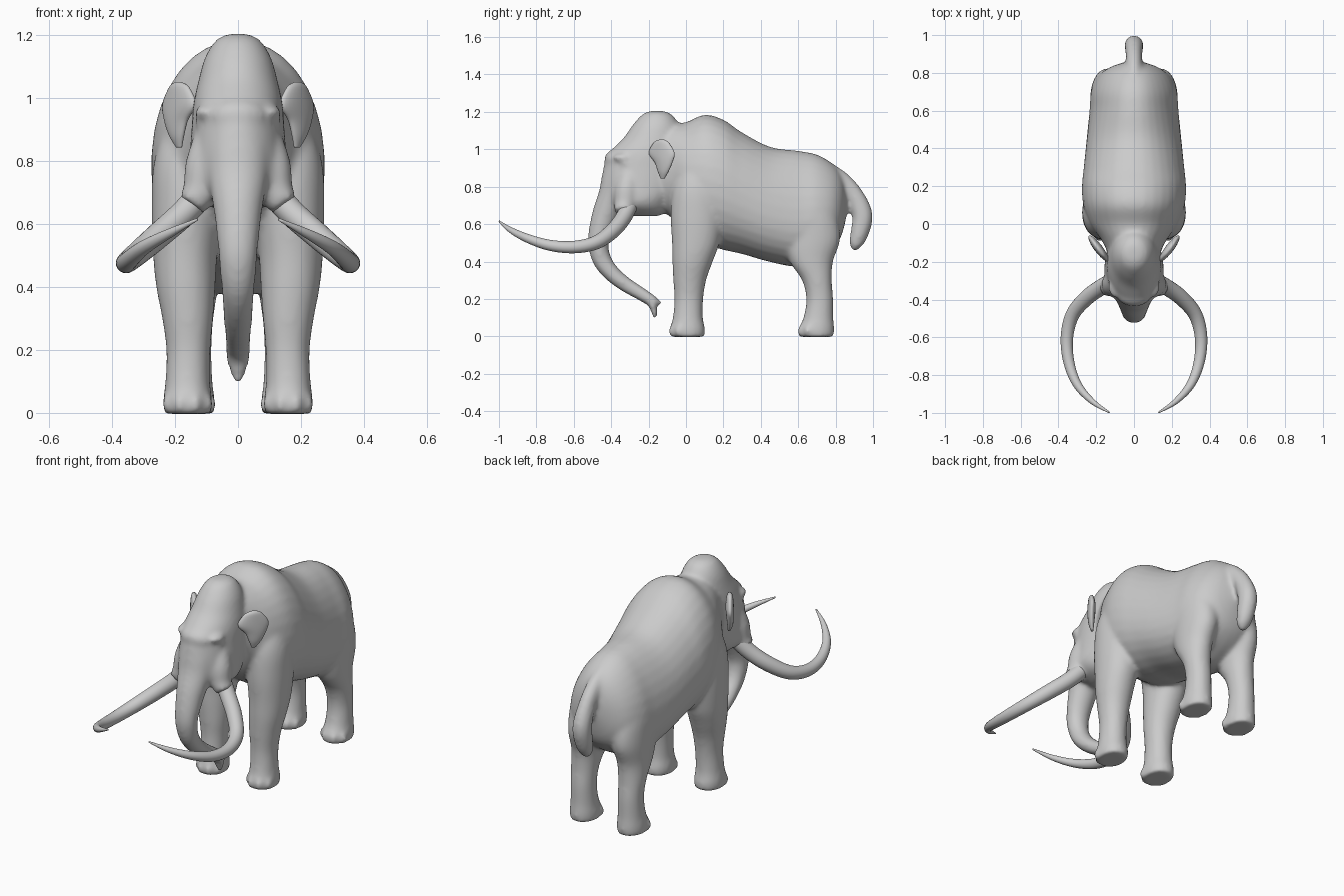
import bpy, bmesh
from math import cos, sin, pi
from mathutils import Vector, Matrix

X, Y, Z = Vector((1, 0, 0)), Vector((0, 1, 0)), Vector((0, 0, 1))


def spline(rows, steps=5):
    """Catmull-Rom interpolation of whole rows (position and radii)."""
    p = [rows[0]] + rows + [rows[-1]]
    out = []
    for i in range(1, len(p) - 2):
        for k in range(steps):
            t = k / steps
            out.append([0.5 * (2 * b + (c - a) * t + (2 * a - 5 * b + 4 * c - d) * t * t
                               + (3 * b - a - 3 * c + d) * t ** 3)
                        for a, b, c, d in zip(p[i - 1], p[i], p[i + 1], p[i + 2])])
    return out + [list(rows[-1])]


def loft(bm, rows, normal=None, ref=X, side=1, power=2.0, n=32):
    """Skin rings; a row is x, y, z, radius along ref, other radius[, egg taper]."""
    rows = spline(rows)
    pts = [Vector(r[:3]) for r in rows]
    rings = []
    for i, r in enumerate(rows):
        t = normal or (pts[min(i + 1, len(pts) - 1)] - pts[max(i - 1, 0)]).normalized()
        u = (ref - t * ref.dot(t)).normalized()
        v = t.cross(u)
        egg = r[5] if len(r) > 5 else 0
        ring = []
        for k in range(n):
            c, s = cos(2 * pi * k / n), sin(2 * pi * k / n)
            cu = abs(c) ** (2 / power) * (1 if c > 0 else -1) * (1 + egg * s)
            sv = abs(s) ** (2 / power) * (1 if s > 0 else -1)
            co = pts[i] + u * cu * max(r[3], .001) + v * sv * max(r[4], .001)
            ring.append(bm.verts.new((co.x * side, co.y, co.z)))
        rings.append(ring)
    for a, b in zip(rings, rings[1:]):
        for k in range(n):
            bm.faces.new((a[k], a[(k + 1) % n], b[(k + 1) % n], b[k]))
    bm.faces.new(rings[0])
    bm.faces.new(rings[-1])


def ball(bm, co, size):
    m = Matrix.Translation(co) @ Matrix.Diagonal((*size, 1))
    bmesh.ops.create_uvsphere(bm, u_segments=16, v_segments=10, radius=1, matrix=m)


def finish(bm, name):
    bmesh.ops.recalc_face_normals(bm, faces=bm.faces)
    me = bpy.data.meshes.new(name)
    bm.to_mesh(me)
    bm.free()
    me.shade_smooth()
    ob = bpy.data.objects.new(name, me)
    bpy.context.collection.objects.link(ob)
    return ob


def centred(rows):
    return [(0, *r) for r in rows]


skin = bmesh.new()

# Torso: humped shoulders, sloping back that narrows to a ridge at the rump
loft(skin, centred([
    (-.16, .90, .135, .2, 0), (-.08, .885, .175, .25, .05), (0, .855, .232, .29, .08),
    (.1, .84, .268, .345, .08), (.2, .81, .275, .348, .08), (.3, .765, .265, .325, .1),
    (.45, .705, .248, .308, .15), (.6, .682, .23, .31, .22), (.7, .69, .22, .282, .25),
    (.78, .695, .185, .23, .25), (.83, .70, .125, .165, .2), (.86, .71, .04, .06, 0)]),
    normal=Y, power=2.15)

# Domed head with a bulging forehead
loft(skin, centred([
    (-.155, 1.205, .03, .035), (-.155, 1.185, .07, .08), (-.16, 1.13, .105, .125),
    (-.175, 1.06, .125, .16), (-.20, .98, .142, .212), (-.215, .9, .148, .227),
    (-.23, .8, .155, .222), (-.25, .72, .155, .18), (-.235, .67, .115, .14),
    (-.23, .642, .05, .08)]), normal=Z)
ball(skin, (0, -.36, .945), (.1, .078, .06))

# Trunk with a two-fingered tip
loft(skin, centred([
    (-.30, .95, .10, .11), (-.35, .85, .105, .10), (-.39, .75, .095, .08),
    (-.43, .65, .078, .072), (-.462, .55, .066, .06), (-.468, .48, .06, .054),
    (-.445, .40, .053, .05), (-.39, .33, .048, .044), (-.32, .275, .044, .04),
    (-.25, .232, .041, .036), (-.19, .195, .04, .032), (-.165, .175, .037, .028)]))
loft(skin, centred([(-.2, .195, .034, .022), (-.175, .155, .036, .02), (-.165, .098, .012, .012)]))
loft(skin, centred([(-.19, .195, .03, .02), (-.16, .183, .03, .018), (-.132, .182, .016, .011)]))

# Tail
loft(skin, centred([
    (.74, .87, .05, .07), (.83, .82, .045, .06), (.90, .75, .044, .052), (.943, .65, .05, .055),
    (.93, .56, .048, .05), (.908, .495, .038, .037), (.897, .46, .016, .014)]))

for s in (1, -1):
    # Front leg with shoulder
    loft(skin, [
        (.12, .06, .95, .10, .08), (.15, .06, .8, .117, .13), (.162, .06, .65, .113, .142),
        (.168, .052, .5, .102, .127), (.166, .035, .4, .094, .108), (.16, .02, .3, .081, .088),
        (.158, .015, .2, .07, .077), (.16, .01, .1, .071, .08), (.16, .008, .04, .078, .094),
        (.16, .008, -.003, .075, .091)], normal=Z, side=s, power=2.1)
    # Hind leg with haunch
    loft(skin, [
        (.11, .67, .8, .08, .09), (.13, .67, .66, .095, .135), (.138, .67, .52, .093, .155),
        (.145, .67, .4, .082, .116), (.15, .7, .3, .072, .08), (.15, .715, .2, .066, .072),
        (.15, .708, .1, .069, .08), (.15, .697, .04, .076, .096),
        (.15, .697, -.003, .074, .093)], normal=Z, side=s, power=2.05)
    # Toenails
    for y0, x0 in ((.008, .16), (.697, .15)):
        for a in (-1, -.35, .35, 1):
            ball(skin, (s * (x0 + .074 * sin(a)), y0 - .085 * cos(a), .028), (.021, .021, .03))
    # Tusk socket
    loft(skin, [
        (.085, -.29, .89, .05, .055), (.103, -.315, .79, .064, .066),
        (.118, -.325, .71, .058, .06), (.15, -.338, .66, .045, .048)], side=s)
    # Brow and eyelid
    ball(skin, (s * .098, -.335, .955), (.04, .055, .025))
    ball(skin, (s * .118, -.322, .925), (.018, .026, .018))

# Fuse all skin parts into one smooth hide
body = finish(skin, "body")
remesh = body.modifiers.new("fuse", 'REMESH')
remesh.mode = 'VOXEL'
remesh.voxel_size = .011
remesh.use_smooth_shade = True
soft = body.modifiers.new("soften", 'SMOOTH')
soft.factor = .5
soft.iterations = 12

for s, label in ((1, "left"), (-1, "right")):
    # Sweeping tusk
    bm = bmesh.new()
    tusk = [(.09, -.29, .73, .045), (.165, -.33, .642, .043), (.25, -.39, .566, .041),
            (.325, -.48, .502, .037), (.355, -.6, .477, .033), (.345, -.73, .487, .029),
            (.30, -.85, .525, .023), (.22, -.94, .57, .015), (.13, -.998, .615, .004)]
    loft(bm, [(*t, t[3]) for t in tusk], ref=Z, side=s, n=24)
    finish(bm, label + "_tusk")
    # Small flared ear, broad above with a hanging lobe
    bm = bmesh.new()
    loft(bm, [
        (.19, -.13, 1.052, .015, .006), (.187, -.132, 1.035, .05, .016),
        (.187, -.13, .98, .085, .022), (.197, -.12, .93, .058, .02),
        (.195, -.122, .88, .034, .015), (.187, -.125, .843, .012, .007)],
        normal=Z, ref=Vector((.6, .8, 0)), side=s, n=24)
    finish(bm, label + "_ear")
